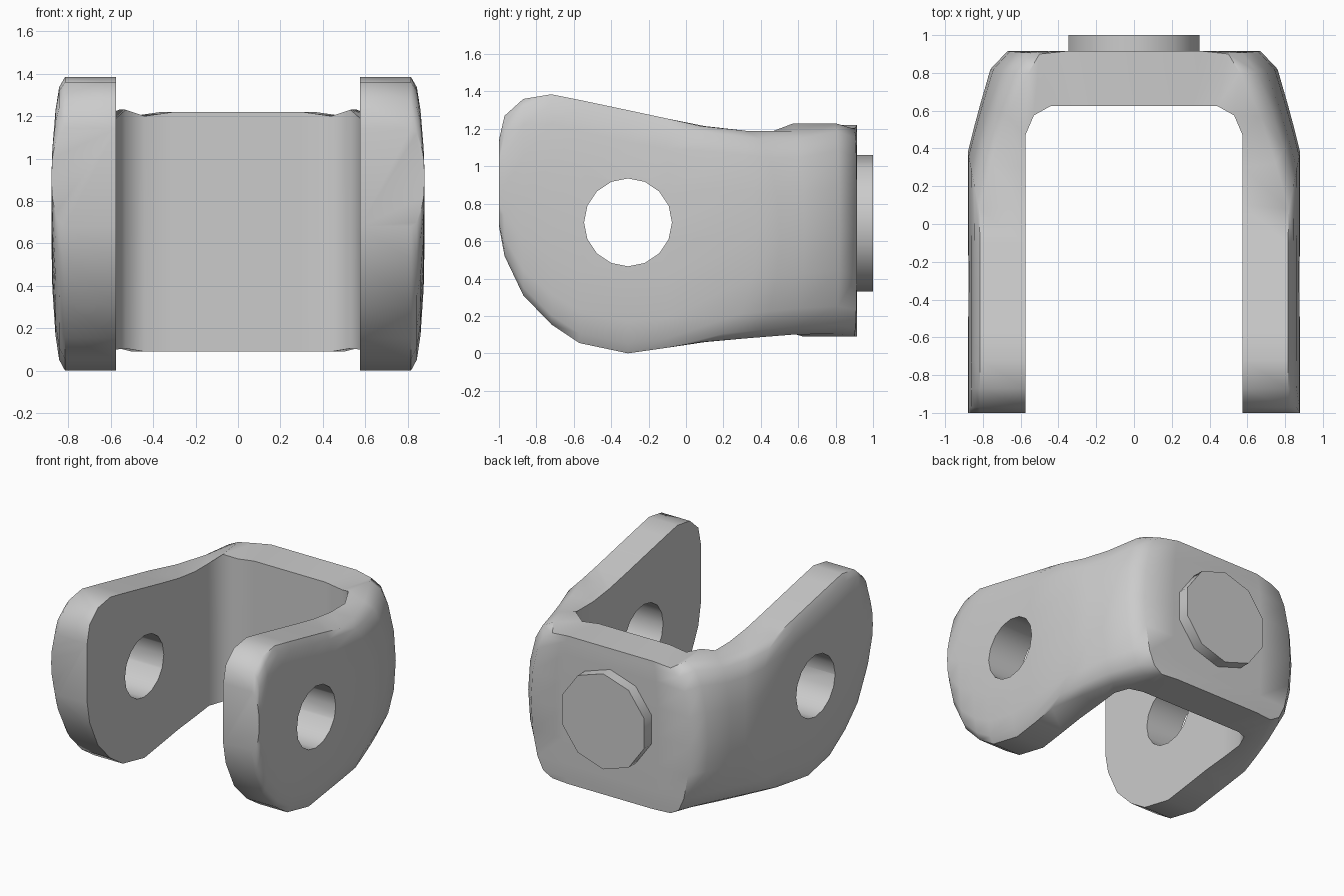
import bpy, bmesh, math
from mathutils import Matrix

if "Cube" in bpy.data.objects:
    bpy.data.objects.remove(bpy.data.objects["Cube"])

# Sections along one half of the yoke, front tip to back centre:
# inner xy, outer xy at mid height, outer xy at top/bottom edge, z bottom, z top
half = []
for y, z0, z1 in [(-1, .68, 1.14), (-.97, .52, 1.27), (-.87, .31, 1.36), (-.72, .155, 1.385),
                  (-.57, .055, 1.355), (-.31, 0, 1.30), (-.1, .03, 1.255)]:
    half.append(((.575, y), (.88, y), (.815, y), z0, z1))
half += [
    ((.575, .10), (.88, .38), (.82, .08), .06, 1.215),
    ((.575, .30), (.85, .50), (.75, .32), .08, 1.19),
    ((.575, .47), (.815, .63), (.67, .57), .10, 1.19),
    ((.53, .575), (.76, .82), (.56, .80), .105, 1.23),
    ((.44, .625), (.67, .915), (.50, .90), .09, 1.20),
    ((.30, .625), (.40, .915), (.36, .915), .09, 1.22),
]


def flip(s):
    return tuple((-p[0], p[1]) for p in s[:3]) + s[3:]


stations = half + [flip(s) for s in reversed(half)]
levels = [0, .04, .13, .3, .5, .7, .87, .96, 1]

# Yoke body: loft of bulged sections round the U
bm = bmesh.new()
rings = []
for inner, mid, edge, z0, z1 in stations:
    ring = [bm.verts.new((*inner, z0))]
    for t in levels:
        b = max(0, 1 - (2 * t - 1) ** 2) ** .45
        ring.append(bm.verts.new((edge[0] + (mid[0] - edge[0]) * b,
                                  edge[1] + (mid[1] - edge[1]) * b,
                                  z0 + (z1 - z0) * t)))
    ring.append(bm.verts.new((*inner, z1)))
    rings.append(ring)
n = len(rings[0])
for a, b in zip(rings, rings[1:]):
    for i in range(n):
        j = (i + 1) % n
        bm.faces.new((a[i], a[j], b[j], b[i]))
bm.faces.new(rings[0])
bm.faces.new(rings[-1])
bmesh.ops.recalc_face_normals(bm, faces=bm.faces)


def make_object(name, bm):
    me = bpy.data.meshes.new(name)
    bm.to_mesh(me)
    bm.free()
    ob = bpy.data.objects.new(name, me)
    bpy.context.collection.objects.link(ob)
    return ob


def cylinder(name, sides, r, length, matrix):
    bm = bmesh.new()
    bmesh.ops.create_cone(bm, cap_ends=True, segments=sides, radius1=r, radius2=r,
                          depth=length, matrix=matrix)
    return make_object(name, bm)


def smooth(ob, angle):
    bpy.ops.object.select_all(action='DESELECT')
    ob.select_set(True)
    bpy.context.view_layer.objects.active = ob
    bpy.ops.object.shade_smooth_by_angle(angle=math.radians(angle))


yoke = make_object("yoke_body", bm)

# Pin holes through both arms
cutter = cylinder("pin_hole_cutter", 16, .235, 3,
                  Matrix.Translation((0, -.31, .7)) @ Matrix.Rotation(math.pi / 2, 4, 'Y'))
cutter.hide_render = True
mod = yoke.modifiers.new("pin_holes", 'BOOLEAN')
mod.operation = 'DIFFERENCE'
mod.solver = 'EXACT'
mod.object = cutter
bpy.context.view_layer.objects.active = yoke
bpy.ops.object.modifier_apply(modifier=mod.name)
bpy.data.objects.remove(cutter)
smooth(yoke, 50)

# Round boss on the back of the bridge
boss = cylinder("back_boss", 10, .365, .15,
                Matrix.Translation((0, .925, .695)) @ Matrix.Rotation(math.pi / 2, 4, 'X'))
smooth(boss, 50)
